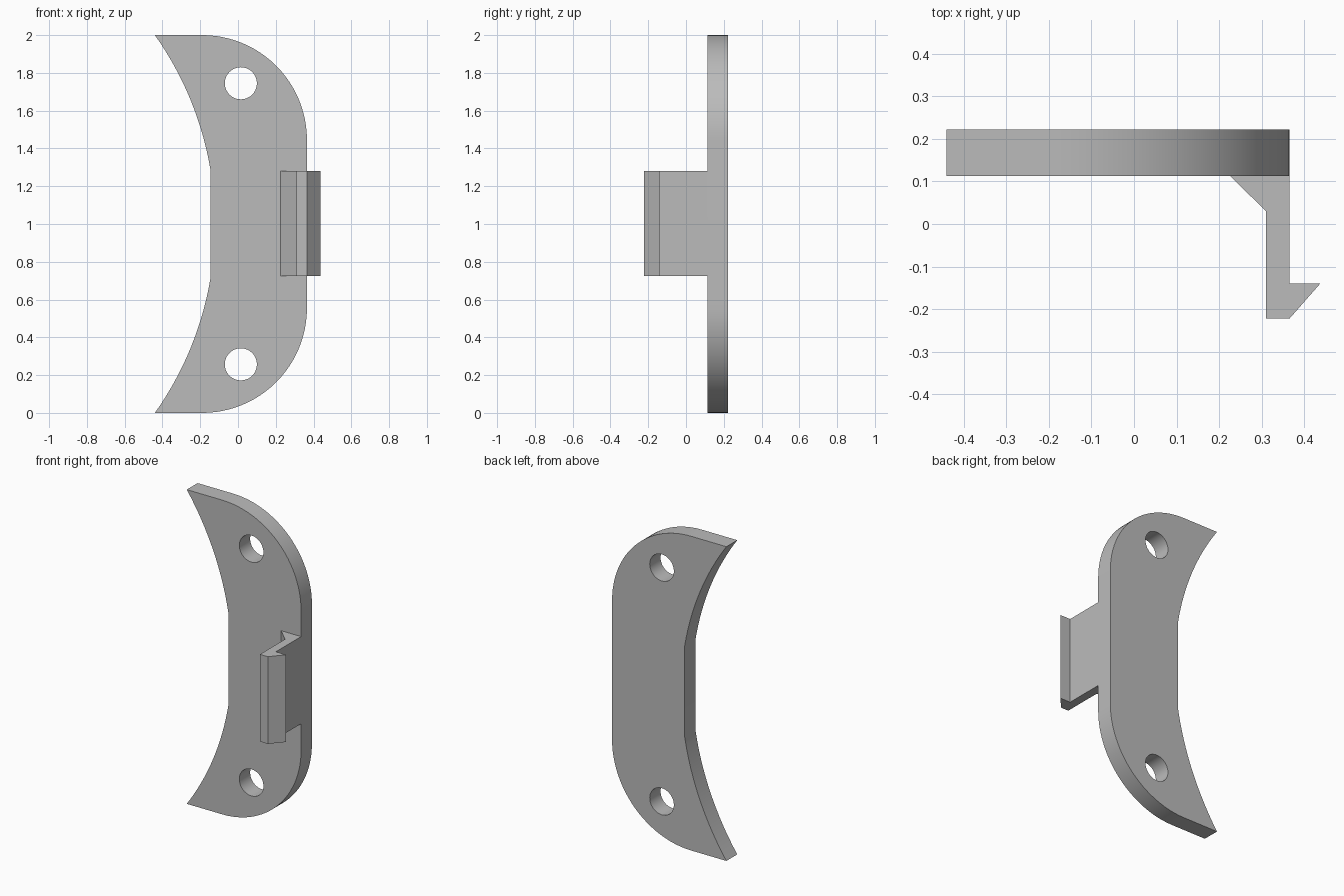
import bpy, bmesh
from math import sin, cos, asin, sqrt, radians, pi

cube = bpy.data.objects.get("Cube")
if cube:
    bpy.data.objects.remove(cube, do_unlink=True)

grey = bpy.data.materials.new("plain grey")
grey.use_nodes = True
colour = (0.5, 0.5, 0.5, 1)
grey.diffuse_color = colour
grey.node_tree.nodes["Principled BSDF"].inputs["Base Color"].default_value = colour


def arc(cx, cz, r, start, end, steps):
    """Points along an arc, angles in radians."""
    angles = [start + (end - start) * i / steps for i in range(steps + 1)]
    return [(cx + r * cos(a), cz + r * sin(a)) for a in angles]


def prism(name, points, offset):
    """Extrude a closed 3D outline into a solid."""
    bm = bmesh.new()
    face = bm.faces.new([bm.verts.new(p) for p in points])
    new = bmesh.ops.extrude_face_region(bm, geom=[face])["geom"]
    bmesh.ops.translate(bm, vec=offset,
                        verts=[v for v in new if isinstance(v, bmesh.types.BMVert)])
    bmesh.ops.recalc_face_normals(bm, faces=bm.faces)
    mesh = bpy.data.meshes.new(name)
    bm.to_mesh(mesh)
    bm.free()
    mesh.materials.append(grey)
    obj = bpy.data.objects.new(name, mesh)
    bpy.context.collection.objects.link(obj)
    return obj


FRONT, BACK = 0.113, 0.222

# Plate: rounded outer corners, hollowed inner edge with a flat middle
corner = 0.555
outer_x = 0.365
hollow = 1.73
hollow_x = -0.44 - sqrt(hollow ** 2 - 1)
low, high = asin(0.29 / hollow), asin(1 / hollow)
outline = arc(outer_x - corner, corner, corner, -pi / 2, 0, 24)
outline += arc(outer_x - corner, 2 - corner, corner, 0, pi / 2, 24)
outline += arc(hollow_x, 1, hollow, high, low, 16)
outline += arc(hollow_x, 1, hollow, -low, -high, 16)
plate = prism("plate", [(x, FRONT, z) for x, z in outline], (0, BACK - FRONT, 0))

# Screw holes
for z in (0.257, 1.745):
    ring = arc(0.015, z, 0.085, 0, 2 * pi, 40)[:-1]
    cutter = prism("hole_cutter", [(x, 0, z) for x, z in ring], (0, 0.4, 0))
    cutter.hide_render = True
    cut = plate.modifiers.new("hole", "BOOLEAN")
    cut.object = cutter
    cut.operation = "DIFFERENCE"
    cut.solver = "EXACT"
    bpy.ops.object.select_all(action="DESELECT")
    bpy.context.view_layer.objects.active = plate
    plate.select_set(True)
    bpy.ops.object.modifier_apply(modifier=cut.name)
    bpy.data.objects.remove(cutter, do_unlink=True)
bpy.ops.object.shade_smooth_by_angle(angle=radians(20))

# Snap clip: braced arm with a hooked tip
hook = [(0.225, FRONT), (0.31, 0.03), (0.31, -0.222), (outer_x, -0.222),
        (0.437, -0.14), (outer_x, -0.14), (outer_x, FRONT)]
prism("snap_clip", [(x, y, 0.725) for x, y in hook], (0, 0, 0.555))
